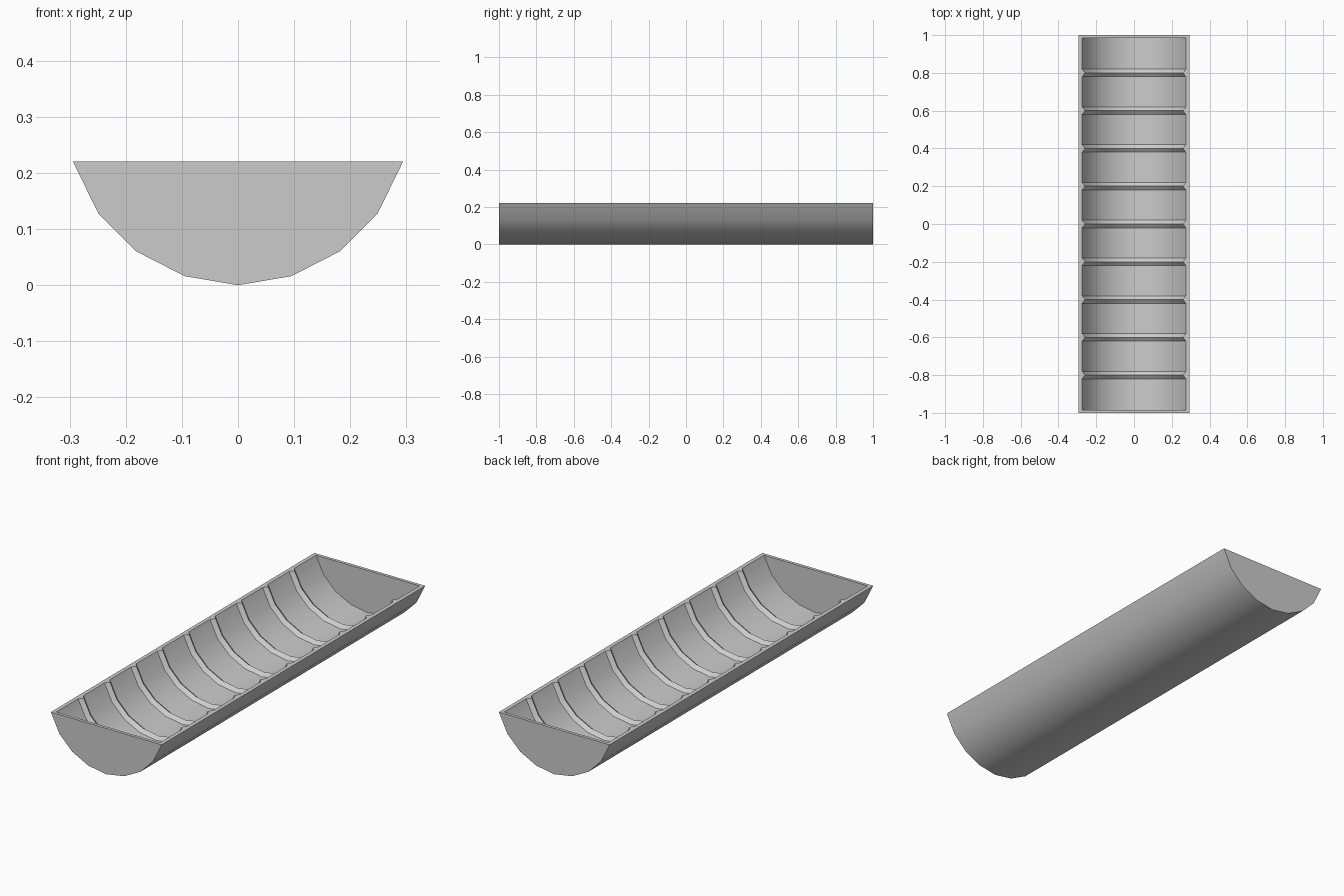
import bpy, bmesh, math
from mathutils import Vector

if "Cube" in bpy.data.objects:
    bpy.data.objects.remove(bpy.data.objects["Cube"])

TOP = 0.22
HALF = [(0.0, 0.0), (0.095, 0.016), (0.181, 0.06), (0.249, 0.128), (0.294, TOP)]
PROFILE = [(-x, z) for x, z in HALF[:0:-1]] + HALF


def inset(points, d):
    """Offset the open profile inwards, keeping its ends on the rim height."""
    pts = [Vector(p) for p in points]
    dirs = [(b - a).normalized() for a, b in zip(pts, pts[1:])]
    norms = [Vector((-t.y, t.x)) for t in dirs]
    out = []
    for i, p in enumerate(pts):
        if i in (0, len(pts) - 1):
            n = norms[0] if i == 0 else norms[-1]
            t = dirs[0] if i == 0 else dirs[-1]
            q = p + n * d
            out.append(q + t * ((TOP - q.y) / t.y))
        else:
            m = (norms[i - 1] + norms[i]).normalized()
            out.append(p + m * (d / m.dot(norms[i])))
    return out


bm = bmesh.new()


def section(points, y):
    return [bm.verts.new((p[0], y, p[1])) for p in points]


def loft(rows):
    for a, b in zip(rows, rows[1:]):
        for i in range(len(a) - 1):
            bm.faces.new((a[i], a[i + 1], b[i + 1], b[i]))


# Outer shell with closed ends
outer = [section(PROFILE, -1.0), section(PROFILE, 1.0)]
loft(outer)

# Inner trough with nine triangular ribs
wall, ridge = inset(PROFILE, 0.017), inset(PROFILE, 0.031)
inner = [section(wall, -0.985)]
for k in range(-4, 5):
    y = k * 0.2
    inner += [section(wall, y - 0.02), section(ridge, y), section(wall, y + 0.02)]
inner.append(section(wall, 0.985))
loft(inner)

# End walls, inside and out
for row in (outer[0], outer[1], inner[0], inner[-1]):
    bm.faces.new(row)

# Flat rim
for s in (0, -1):
    bm.faces.new([outer[0][s], outer[1][s]] + [r[s] for r in reversed(inner)])
for o, n in ((outer[0], inner[0]), (outer[1], inner[-1])):
    bm.faces.new((o[0], o[-1], n[-1], n[0]))

bmesh.ops.recalc_face_normals(bm, faces=bm.faces)
mesh = bpy.data.meshes.new("ribbed_trough")
bm.to_mesh(mesh)
bm.free()
trough = bpy.data.objects.new("ribbed_trough", mesh)
bpy.context.collection.objects.link(trough)

# Smooth curve, crisp ribs and rim
bpy.context.view_layer.objects.active = trough
trough.select_set(True)
bpy.ops.object.shade_smooth_by_angle(angle=math.radians(30))
